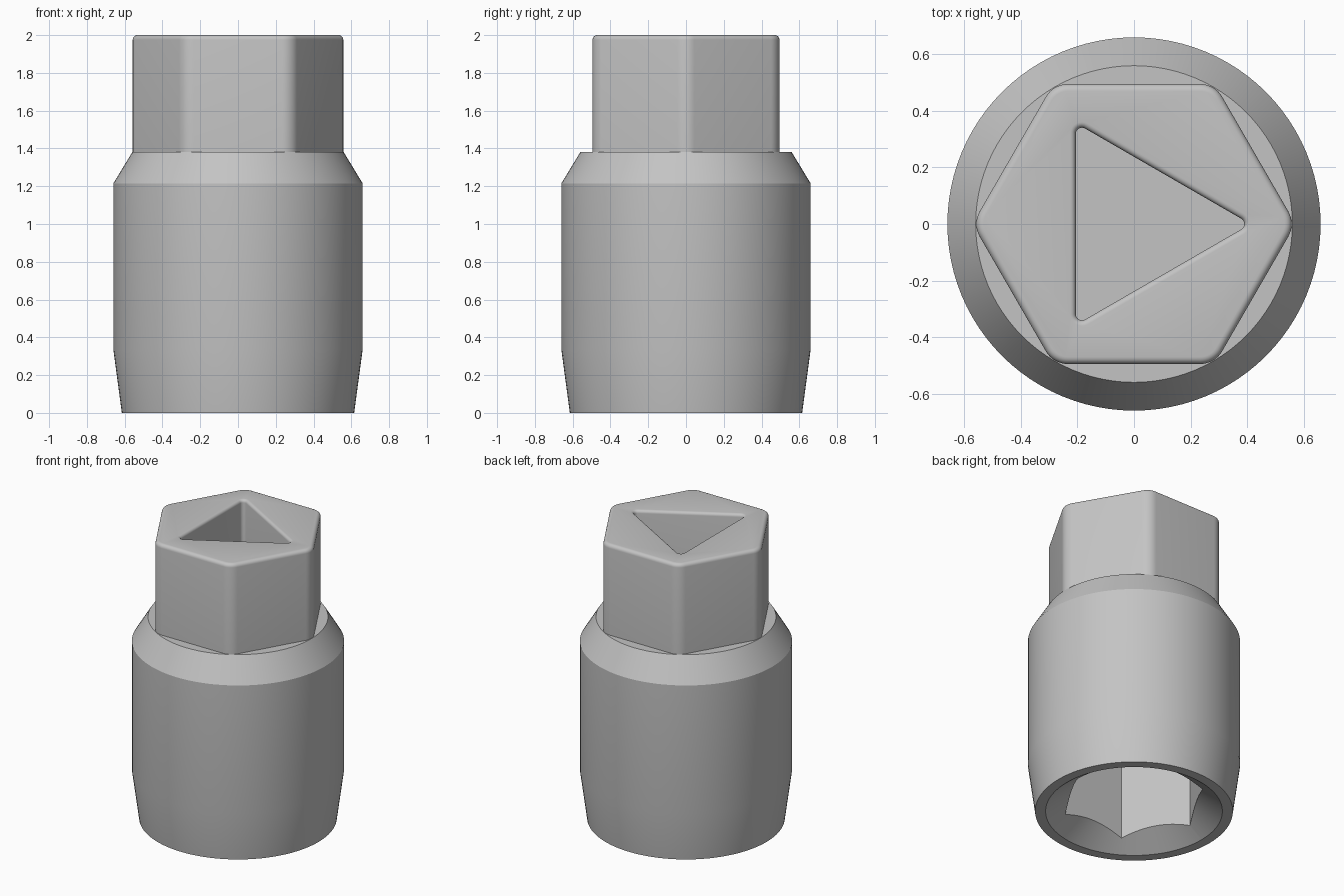
import bpy, bmesh, math
from math import cos, sin, pi

cube = bpy.data.objects.get("Cube")
if cube:
    bpy.data.objects.remove(cube, do_unlink=True)

steel = bpy.data.materials.new("plain grey")
steel.use_nodes = True
grey = (0.55, 0.55, 0.55, 1)
steel.diffuse_color = grey
steel.node_tree.nodes["Principled BSDF"].inputs["Base Color"].default_value = grey


def rounded_polygon(sides, apothem, radius, steps=8):
    """Outline of a regular polygon with a corner on +x, corners rounded."""
    centre = (apothem - radius) / cos(pi / sides)
    points = []
    for i in range(sides):
        a = 2 * pi * i / sides
        for j in range(steps + 1):
            b = a + (j / steps - 0.5) * 2 * pi / sides
            points.append((centre * cos(a) + radius * cos(b),
                           centre * sin(a) + radius * sin(b)))
    return points


def plain_polygon(sides, radius):
    return [(radius * cos(2 * pi * i / sides), radius * sin(2 * pi * i / sides))
            for i in range(sides)]


def loft(name, rings):
    """Closed solid through (outline, height) rings, capped at both ends."""
    bm = bmesh.new()
    loops = [[bm.verts.new((x, y, z)) for x, y in outline] for outline, z in rings]
    n = len(loops[0])
    for low, high in zip(loops, loops[1:]):
        for i in range(n):
            k = (i + 1) % n
            bm.faces.new((low[i], low[k], high[k], high[i]))
    bm.faces.new(loops[0])
    bm.faces.new(loops[-1])
    bmesh.ops.recalc_face_normals(bm, faces=bm.faces)
    mesh = bpy.data.meshes.new(name)
    bm.to_mesh(mesh)
    bm.free()
    mesh.materials.append(steel)
    obj = bpy.data.objects.new(name, mesh)
    bpy.context.collection.objects.link(obj)
    return obj


def activate(obj):
    bpy.ops.object.select_all(action='DESELECT')
    obj.select_set(True)
    bpy.context.view_layer.objects.active = obj


def cut(obj, cutter):
    cutter.hide_render = True
    mod = obj.modifiers.new("cut", 'BOOLEAN')
    mod.operation = 'DIFFERENCE'
    mod.solver = 'EXACT'
    mod.object = cutter
    activate(obj)
    bpy.ops.object.modifier_apply(modifier=mod.name)
    bpy.data.objects.remove(cutter, do_unlink=True)


# Round body: flared mouth inside, then taper, straight wall and shoulder
SEGMENTS = 96
profile = [(0.30, 0.175), (0.55, 0), (0.615, 0), (0.66, 0.335),
           (0.66, 1.215), (0.56, 1.38)]
body = loft("socket_body", [(plain_polygon(SEGMENTS, r), z) for r, z in profile])

# Hexagonal socket bored up from the mouth
cut(body, loft("socket_cutter", [(plain_polygon(6, 0.455), z) for z in (0.03, 1.0)]))

# Hexagonal drive head with rounded corners and a rounded top edge
APOTHEM, CORNER, EDGE = 0.495, 0.09, 0.025
rings = [(rounded_polygon(6, APOTHEM, CORNER), 1.37)]
for i in range(6):
    t = i / 5 * pi / 2
    inset = EDGE * (1 - cos(t))
    rings.append((rounded_polygon(6, APOTHEM - inset, CORNER - inset),
                  2 - EDGE + EDGE * sin(t)))
head = loft("hex_head", rings)

# Triangular pocket with a rounded lip
LIP, WALL = 0.02, 0.206
rings = [(rounded_polygon(3, WALL, 0.022), 1.42)]
for i in range(6):
    t = i / 5 * pi / 2
    flare = LIP * (1 - cos(t))
    rings.append((rounded_polygon(3, WALL + flare, 0.022 + flare),
                  2 - LIP + LIP * sin(t)))
rings.append((rings[-1][0], 2.05))
cut(head, loft("pocket_cutter", rings))

# Smooth round surfaces, keep machined edges crisp
for obj in (body, head):
    activate(obj)
    bpy.ops.object.shade_smooth_by_angle(angle=math.radians(25))
